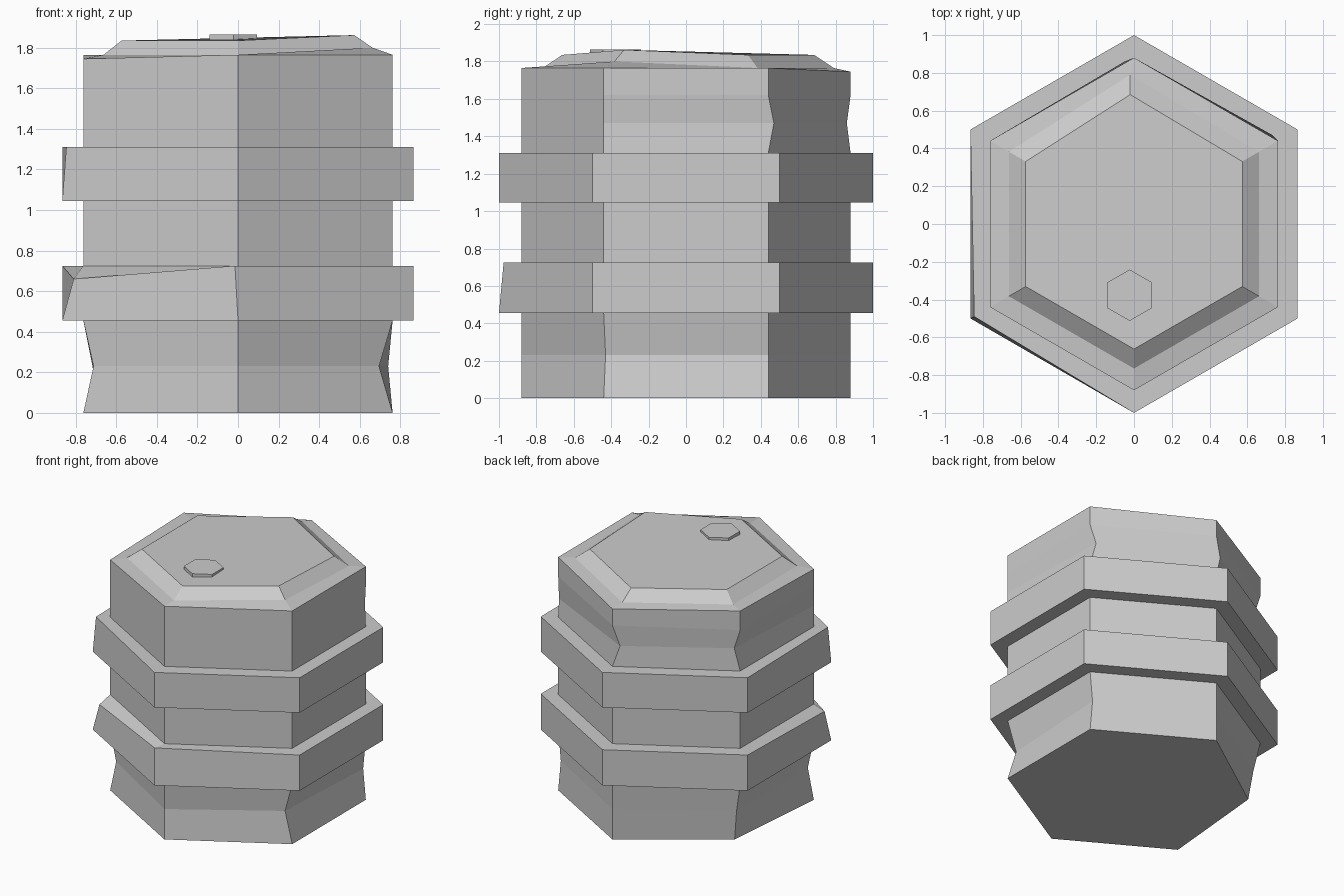
import bpy
import bmesh
from math import cos, sin, radians
from mathutils import Vector

cube = bpy.data.objects.get("Cube")
if cube:
    bpy.data.objects.remove(cube, do_unlink=True)

grey = bpy.data.materials.new("light_grey_metal")
grey.use_nodes = True
colour = (0.604, 0.604, 0.604, 1)
grey.diffuse_color = colour
grey.node_tree.nodes["Principled BSDF"].inputs["Base Color"].default_value = colour

# Corner numbers, counter-clockwise from the front point
FRONT, FRONT_LEFT, BACK_LEFT, BACK, BACK_RIGHT, FRONT_RIGHT = range(6)
BODY, BAND = 0.88, 1.0


def hexagon(radius, z, dents={}):
    """Six corners pointing to the front, with some corners knocked out of place."""
    ring = []
    for k in range(6):
        a = radians(60 * k - 90)
        corner = Vector((radius * cos(a), radius * sin(a), z))
        ring.append(corner + Vector(dents.get(k, (0, 0, 0))))
    return ring


def loft(name, rings, caps=True, centre=(0, 0, 0)):
    bm = bmesh.new()
    loops = [[bm.verts.new(p + Vector(centre)) for p in ring] for ring in rings]
    for low, high in zip(loops, loops[1:]):
        for k in range(6):
            n = (k + 1) % 6
            bm.faces.new((low[k], low[n], high[n], high[k]))
    if caps:
        bm.faces.new(loops[0][::-1])
        bm.faces.new(loops[-1])
    mesh = bpy.data.meshes.new(name)
    bm.to_mesh(mesh)
    bm.free()
    mesh.materials.append(grey)
    obj = bpy.data.objects.new(name, mesh)
    bpy.context.collection.objects.link(obj)
    return obj


# Dented drum with its rim and raised lid
loft("drum_body", [
    hexagon(BODY, 0, {BACK_RIGHT: (0.075, -0.04, 0)}),
    hexagon(BODY, 0.23, {FRONT_LEFT: (-0.067, 0.01, 0), BACK_LEFT: (-0.022, 0, 0),
                         BACK_RIGHT: (0.045, -0.02, 0), FRONT_RIGHT: (0.05, 0, 0)}),
    hexagon(BODY, 0.455),
    hexagon(BODY, 1.31),
    hexagon(BODY, 1.47, {BACK_LEFT: (-0.028, 0.03, 0), BACK: (-0.05, -0.02, 0),
                         BACK_RIGHT: (0.05, 0, 0)}),
    hexagon(BODY, 1.62),
    hexagon(BODY, 1.765, {BACK: (0, 0, -0.02), FRONT_RIGHT: (0, 0, -0.02)}),
    hexagon(0.765, 1.765, {FRONT_LEFT: (0, 0, 0.035), BACK: (-0.02, 0.025, 0)}),
    hexagon(0.662, 1.835, {FRONT_LEFT: (0, 0, 0.027), BACK: (-0.02, 0.023, 0)}),
])

# Two protruding bands, each with bent upper corners
bands = [
    ("lower_band", 0.455, 0.725, {FRONT: (-0.015, 0.025, 0), FRONT_RIGHT: (0.056, 0, -0.065)}),
    ("upper_band", 1.045, 1.31, {FRONT_RIGHT: (0.02, 0.01, 0)}),
]
for name, z0, z1, dents in bands:
    loft(name, [hexagon(BODY, z0), hexagon(BAND, z0),
                hexagon(BAND, z1, dents), hexagon(BODY, z1)], caps=False)

# Filler plug near the front of the lid
loft("filler_plug", [hexagon(0.136, 1.82), hexagon(0.136, 1.865)], centre=(-0.023, -0.377, 0))
